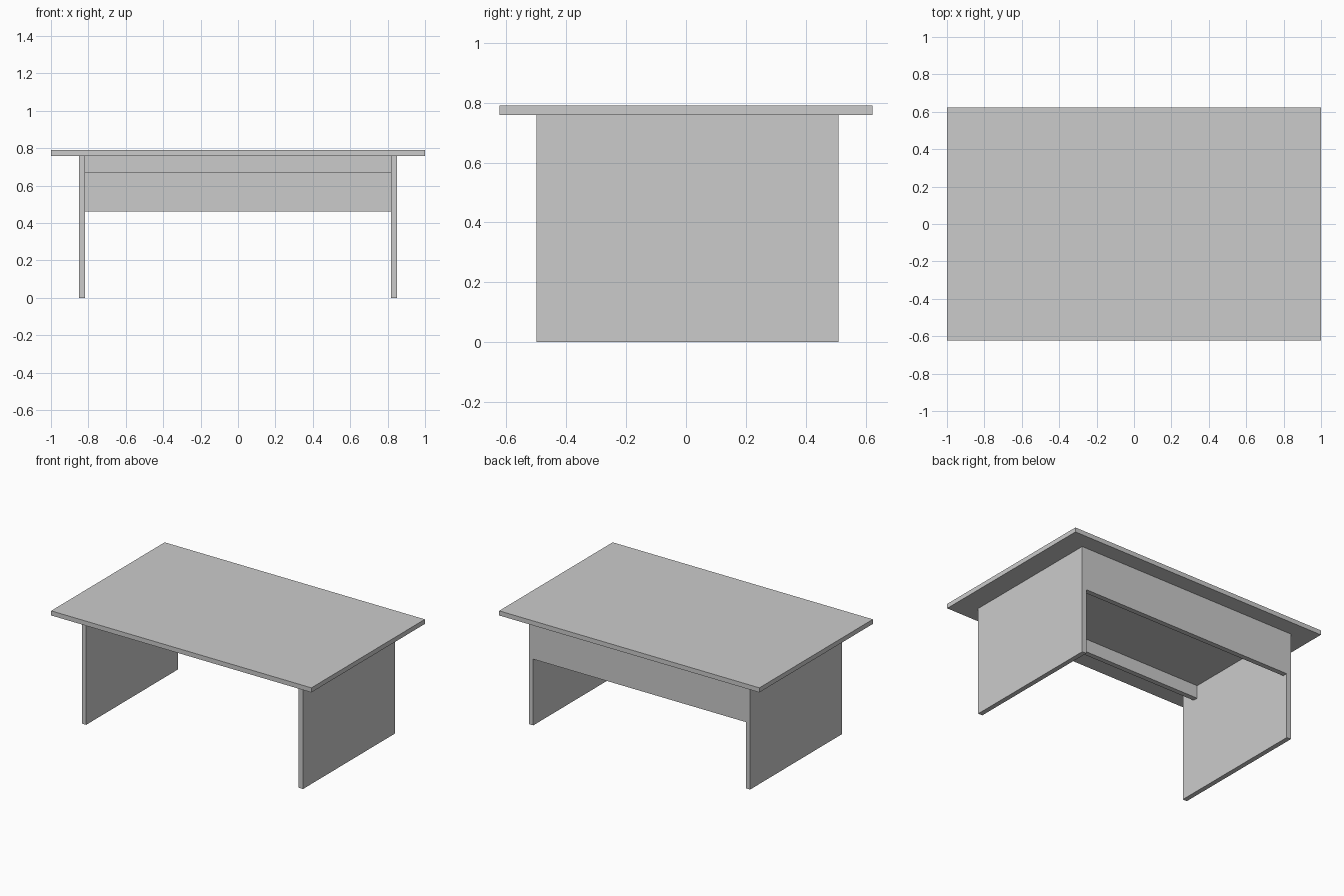
import bpy

if "Cube" in bpy.data.objects:
    bpy.data.objects.remove(bpy.data.objects["Cube"])


def box(name, x, y, z):
    """Box spanning the given (min, max) ranges."""
    bpy.ops.mesh.primitive_cube_add(size=1)
    ob = bpy.context.object
    ob.name = name
    ob.location = [(a + b) / 2 for a, b in (x, y, z)]
    ob.scale = [b - a for a, b in (x, y, z)]
    bpy.ops.object.transform_apply(location=True, rotation=False, scale=True)
    return ob


TOP_UNDER, TOP_Z = 0.758, 0.79
INNER, OUTER = 0.817, 0.85      # side panel faces in x
FRONT, BACK = -0.50, 0.51       # side panel ends in y
THICK = 0.035

# Table top
box("table_top", (-1, 1), (-0.623, 0.623), (TOP_UNDER, TOP_Z))

# Slab legs
box("left_side_panel", (-OUTER, -INNER), (FRONT, BACK), (0, TOP_UNDER))
box("right_side_panel", (INNER, OUTER), (FRONT, BACK), (0, TOP_UNDER))

# Modesty panel, flush with the rear ends of the legs
box("back_panel", (-INNER, INNER), (BACK - THICK, BACK), (0.46, TOP_UNDER))

# Shallow rail set back under the front edge
box("front_rail", (-INNER, INNER), (-0.36 - THICK, -0.36), (0.668, TOP_UNDER))
